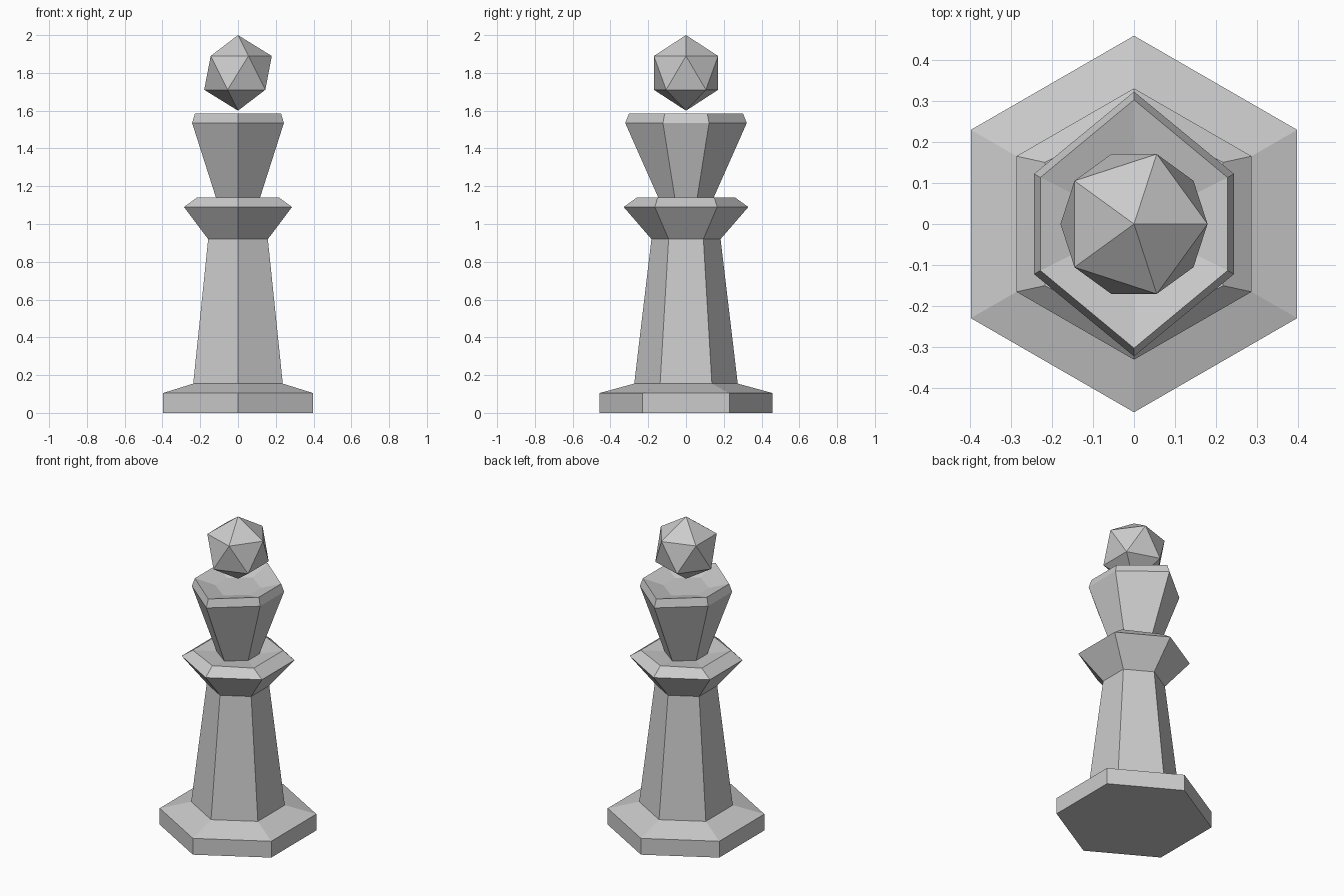
import bpy, bmesh

if "Cube" in bpy.data.objects:
    bpy.data.objects.remove(bpy.data.objects["Cube"])

# Hexagonal rings: (z, tip half-depth on y, side x, side y), bottom to top
RINGS = [
    # foot
    (0.00, 0.458, 0.397, 0.229),
    (0.105, 0.458, 0.397, 0.229),
    # tapered stem
    (0.155, 0.274, 0.237, 0.137),
    (0.92, 0.183, 0.158, 0.092),
    # collar
    (1.09, 0.33, 0.286, 0.165),
    (1.14, 0.26, 0.217, 0.15),
    # flared cup with shallow dished top
    (1.125, 0.14, 0.112, 0.057),
    (1.535, 0.322, 0.243, 0.122),
    (1.585, 0.302, 0.228, 0.113),
    (1.55, 0.15, 0.12, 0.06),
]


def loft(name, rings):
    bm = bmesh.new()
    loops = []
    for z, tip, sx, sy in rings:
        pts = [(sx, -sy), (sx, sy), (0, tip), (-sx, sy), (-sx, -sy), (0, -tip)]
        loops.append([bm.verts.new((x, y, z)) for x, y in pts])
    for a, b in zip(loops, loops[1:]):
        for i in range(6):
            j = (i + 1) % 6
            bm.faces.new((a[i], a[j], b[j], b[i]))
    bm.faces.new(reversed(loops[0]))
    bm.faces.new(loops[-1])
    bmesh.ops.recalc_face_normals(bm, faces=bm.faces)
    mesh = bpy.data.meshes.new(name)
    bm.to_mesh(mesh)
    bm.free()
    obj = bpy.data.objects.new(name, mesh)
    bpy.context.collection.objects.link(obj)
    return obj


# Continuous turned body
loft("body", RINGS)

# Floating faceted ball on top
bpy.ops.mesh.primitive_ico_sphere_add(subdivisions=1, radius=0.2, location=(0, 0, 1.8))
bpy.context.object.name = "finial_ball"
